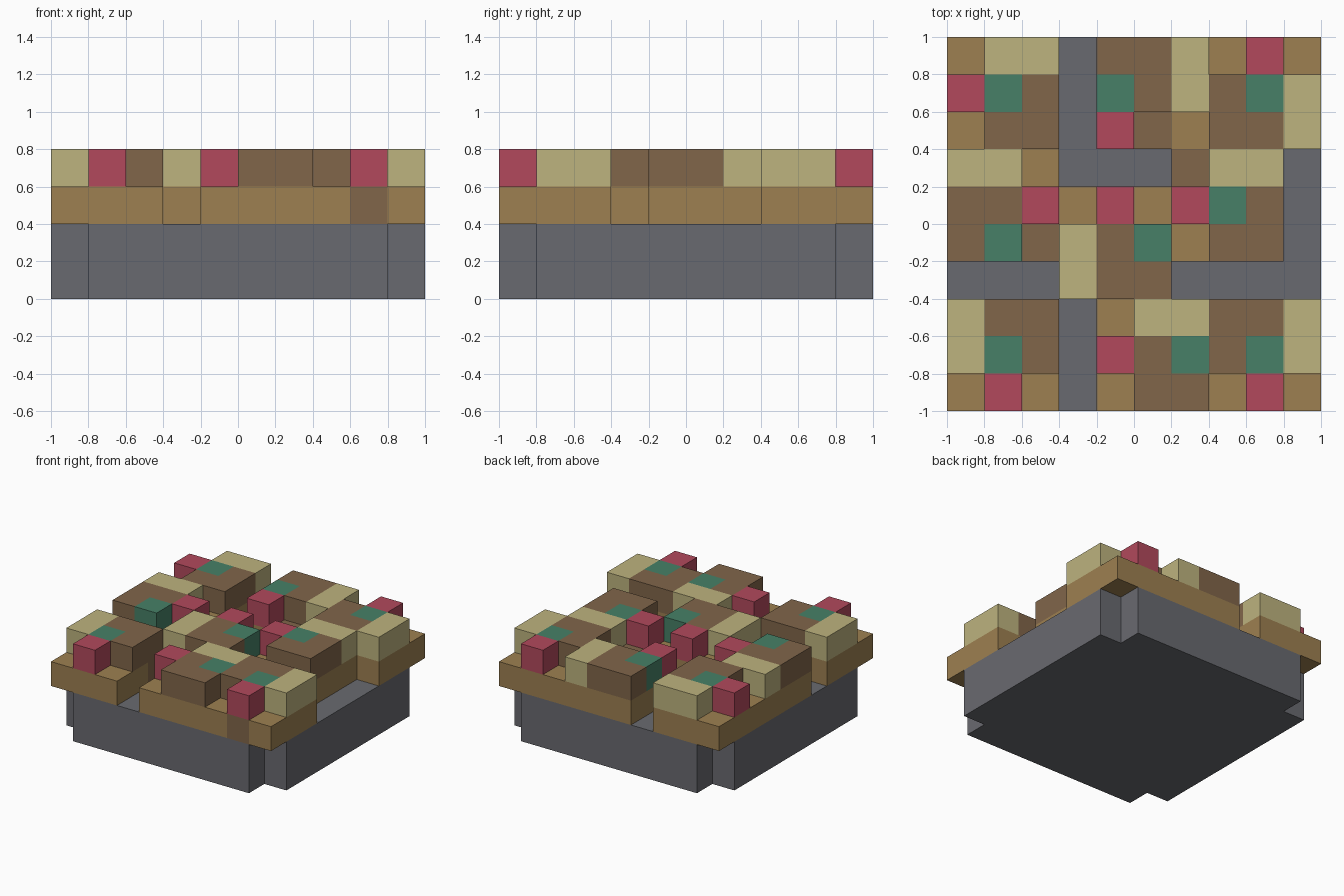
import bpy
import bmesh
from mathutils import Vector

cube = bpy.data.objects.get("Cube")
if cube:
    bpy.data.objects.remove(cube, do_unlink=True)

CELL = 0.2

# Plan from back row to front row.
# G channel, T low tan, b low brown; capitals B K R E rise one block higher.
PLAN = [
    "TKKGBBKTRT",
    "REBGEBKBEK",
    "TBBGRbTBBK",
    "KKTGGGbKKG",
    "BBRTRTREBG",
    "BEbKBETBBG",
    "GGGKBBGGGG",
    "KBBGTKKBBK",
    "KEBGRBEBEK",
    "TRTGTBBTRT",
]
# Low blocks that are brown beneath a raised block
BROWN_BELOW = {(9, 8), (7, 2)}
SIZE = len(PLAN)
COLOURS = {
    "G": ("slate_grey", (105, 106, 112)),
    "T": ("tan", (157, 128, 81)),
    "B": ("brown", (129, 102, 74)),
    "K": ("khaki", (189, 179, 126)),
    "R": ("crimson", (178, 73, 92)),
    "E": ("green", (71, 128, 103)),
}


def linear(v):
    v /= 255
    return v / 12.92 if v <= 0.04045 else ((v + 0.055) / 1.055) ** 2.4


def make_material(name, rgb):
    mat = bpy.data.materials.new(name)
    mat.use_nodes = True
    colour = (*[linear(c) for c in rgb], 1.0)
    mat.diffuse_color = colour
    for node in mat.node_tree.nodes:
        if node.type == 'BSDF_PRINCIPLED':
            node.inputs["Base Color"].default_value = colour
            node.inputs["Roughness"].default_value = 0.9
    return mat


MATS = {key: make_material(*val) for key, val in COLOURS.items()}


# Sort every block of the stack into its part
grid = {}
for row, line in enumerate(PLAN):
    for col, mark in enumerate(line):
        x, y = col, SIZE - 1 - row
        corner = x in (0, SIZE - 1) and y in (0, SIZE - 1)
        if not corner:
            grid[x, y, 0] = grid[x, y, 1] = ("foundation", "G")
        if mark != "G":
            low = "B" if mark == "b" or (row, col) in BROWN_BELOW else "T"
            grid[x, y, 2] = ("lower_course", low)
        if mark in "BKRE":
            grid[x, y, 3] = ("raised_" + COLOURS[mark][0] + "_blocks", mark)


def build_part(name):
    """Join the outer faces of all blocks that belong to one part."""
    bm = bmesh.new()
    keys = sorted({key for part, key in grid.values() if part == name})
    for pos, (part, key) in grid.items():
        if part != name:
            continue
        centre = Vector(pos) + Vector((0.5, 0.5, 0.5))
        for axis in range(3):
            for sign in (-1, 1):
                n = Vector((0, 0, 0))
                n[axis] = sign
                if tuple(int(p + d) for p, d in zip(pos, n)) in grid:
                    continue
                u = Vector((0, 0, 0))
                u[(axis + 1) % 3] = 1
                v = n.cross(u)
                corners = [centre + (n + u * a + v * b) / 2
                           for a, b in ((-1, -1), (1, -1), (1, 1), (-1, 1))]
                shift = Vector((SIZE / 2, SIZE / 2, 0))
                face = bm.faces.new([bm.verts.new((c - shift) * CELL)
                                     for c in corners])
                face.material_index = keys.index(key)
    bmesh.ops.remove_doubles(bm, verts=bm.verts[:], dist=0.001)
    mesh = bpy.data.meshes.new(name)
    bm.to_mesh(mesh)
    bm.free()
    for key in keys:
        mesh.materials.append(MATS[key])
    bpy.context.collection.objects.link(bpy.data.objects.new(name, mesh))


for part_name in sorted({part for part, key in grid.values()}):
    build_part(part_name)
